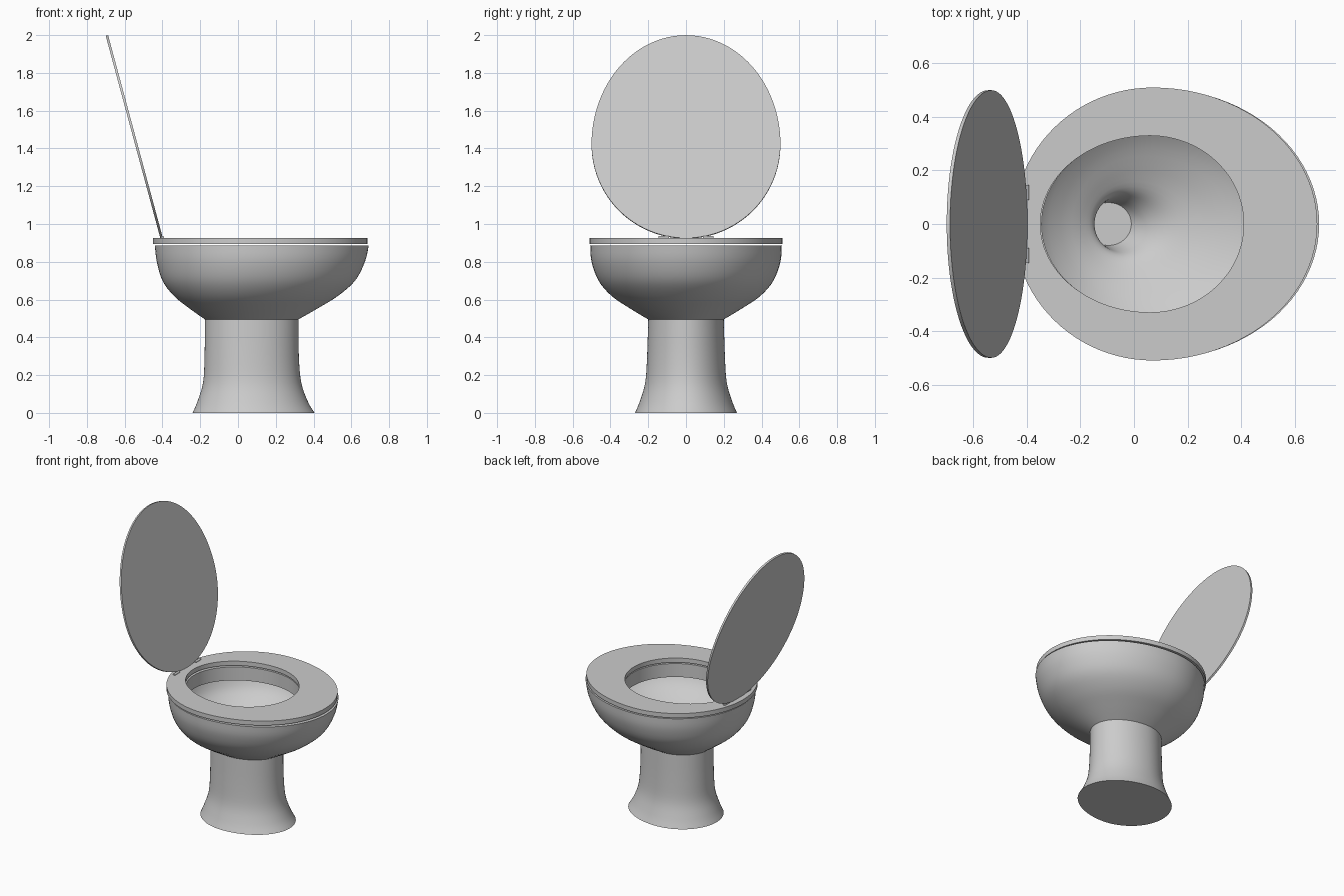
import bpy, bmesh, math
from mathutils import Vector

if "Cube" in bpy.data.objects:
    bpy.data.objects.remove(bpy.data.objects["Cube"])

N = 96


def outline(z, x0, x1, y, xc=None):
    """Egg-shaped ring: two half ellipses meeting at xc."""
    if xc is None:
        xc = x0 + (x1 - x0) * 0.46
    pts = []
    for i in range(N):
        a = 2 * math.pi * i / N
        c = math.cos(a)
        pts.append((xc + c * (x1 - xc if c > 0 else xc - x0), y * math.sin(a), z))
    return pts


def smooth(keys, steps=4):
    """Catmull-Rom interpolation of (z, x0, x1, y) key sections."""
    k = [Vector(p) for p in keys]
    out = []
    for i in range(len(k) - 1):
        p0, p1, p2, p3 = k[max(i - 1, 0)], k[i], k[i + 1], k[min(i + 2, len(k) - 1)]
        for s in range(steps):
            t = s / steps
            out.append(0.5 * (2 * p1 + (p2 - p0) * t + (2 * p0 - 5 * p1 + 4 * p2 - p3) * t * t
                              + (3 * p1 - p0 - 3 * p2 + p3) * t ** 3))
    return out + [k[-1]]


def loft(name, rings, cap_start=False, cap_end=False, closed=False):
    bm = bmesh.new()
    rows = [[bm.verts.new(p) for p in r] for r in rings]
    pairs = list(zip(rows, rows[1:]))
    if closed:
        pairs.append((rows[-1], rows[0]))
    for a, b in pairs:
        for i in range(N):
            j = (i + 1) % N
            bm.faces.new((a[i], a[j], b[j], b[i]))
    if cap_start:
        bm.faces.new(rows[0][::-1])
    if cap_end:
        bm.faces.new(rows[-1])
    me = bpy.data.meshes.new(name)
    bm.to_mesh(me)
    bm.free()
    ob = bpy.data.objects.new(name, me)
    bpy.context.collection.objects.link(ob)
    shade(ob)
    return ob


def shade(ob):
    bpy.ops.object.select_all(action='DESELECT')
    ob.select_set(True)
    bpy.context.view_layer.objects.active = ob
    bpy.ops.object.shade_smooth_by_angle(angle=math.radians(35))


# Pedestal: flared foot rising to a straight column
foot = [(0, -0.24, 0.405, 0.27), (0.06, -0.215, 0.37, 0.245), (0.16, -0.185, 0.335, 0.216),
        (0.3, -0.177, 0.322, 0.206), (0.495, -0.175, 0.32, 0.2)]
loft("pedestal", [outline(*k) for k in smooth(foot)], cap_start=True)

# Bowl: outer shell, overhanging rim, basin and drain
outer = [(0.495, -0.175, 0.32, 0.2), (0.555, -0.26, 0.425, 0.3), (0.62, -0.34, 0.53, 0.395),
         (0.7, -0.4, 0.62, 0.463), (0.8, -0.43, 0.672, 0.5), (0.885, -0.44, 0.692, 0.507)]
basin = [(0.79, -0.39, 0.61, 0.455), (0.7, -0.355, 0.545, 0.405), (0.625, -0.275, 0.43, 0.31),
         (0.57, -0.195, 0.28, 0.2), (0.53, -0.15, 0.14, 0.125), (0.48, -0.155, 0.05, 0.095),
         (0.42, -0.168, -0.01, 0.08)]
rim = [outline(0.885, -0.345, 0.415, 0.333, 0.06), outline(0.79, -0.345, 0.415, 0.333, 0.06)]
loft("bowl", [outline(*k) for k in smooth(outer)] + rim + [outline(*k) for k in smooth(basin)],
     cap_end=True)

# Seat ring, floating just above the rim
loft("seat", [outline(0.895, -0.45, 0.685, 0.51, 0.07), outline(0.926, -0.45, 0.685, 0.51, 0.07),
              outline(0.926, -0.35, 0.41, 0.33, 0.06), outline(0.895, -0.35, 0.41, 0.33, 0.06)],
     closed=True)

# Raised lid, leaning back
lid = loft("lid", [outline(0, 0, 1.112, 0.5, 0.515), outline(0.013, 0, 1.112, 0.5, 0.515)],
           cap_start=True, cap_end=True)
lid.rotation_euler = (0, math.radians(-105.1), 0)
lid.location = (-0.398, 0, 0.926)

# Hinge barrels
for side, name in ((-1, "hinge_right"), (1, "hinge_left")):
    bpy.ops.mesh.primitive_cylinder_add(vertices=20, radius=0.008, depth=0.055,
                                        location=(-0.4, side * 0.118, 0.929),
                                        rotation=(math.pi / 2, 0, 0))
    bpy.context.object.name = name
    shade(bpy.context.object)
